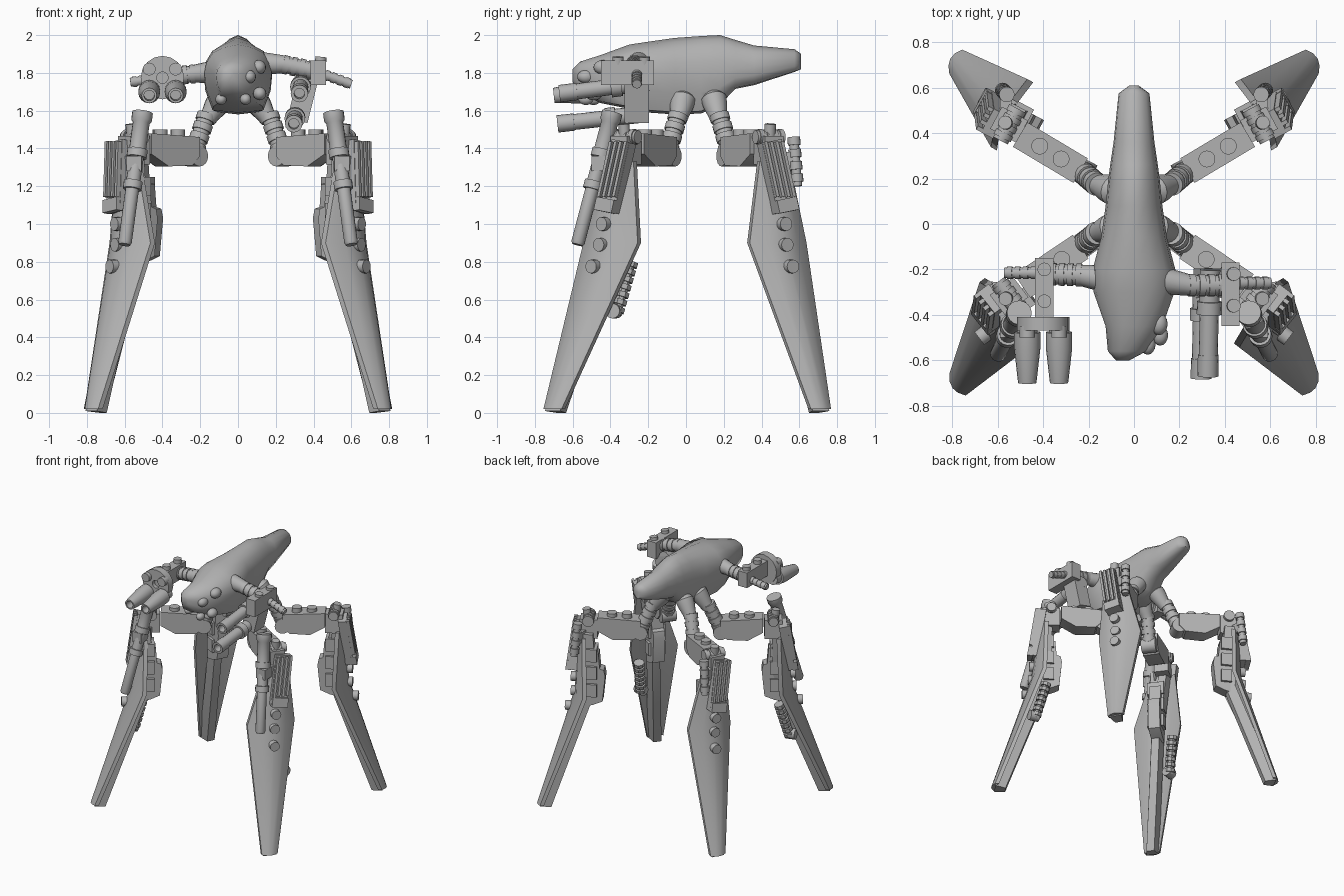
import bpy, bmesh, math
from mathutils import Vector as V

if "Cube" in bpy.data.objects:
    bpy.data.objects.remove(bpy.data.objects["Cube"])

grey = bpy.data.materials.new("plain grey")
grey.use_nodes = True
grey.diffuse_color = (0.45, 0.45, 0.45, 1)
grey.node_tree.nodes["Principled BSDF"].inputs["Base Color"].default_value = grey.diffuse_color
UP = V((0, 0, 1))


def make(name, bm, mirror=False, angle=35):
    bmesh.ops.recalc_face_normals(bm, faces=bm.faces)
    me = bpy.data.meshes.new(name)
    bm.to_mesh(me)
    bm.free()
    me.materials.append(grey)
    me.shade_smooth()
    me.set_sharp_from_angle(angle=math.radians(angle))
    ob = bpy.data.objects.new(name, me)
    bpy.context.collection.objects.link(ob)
    if mirror:
        mod = ob.modifiers.new("Mirror", 'MIRROR')
        mod.use_mirror_merge = False


def loft(name, rings, mirror=False, angle=35):
    bm = bmesh.new()
    rows = [[bm.verts.new(p) for p in ring] for ring in rings]
    n = len(rows[0])
    for a, b in zip(rows, rows[1:]):
        for i in range(n):
            j = (i + 1) % n
            bm.faces.new((a[i], a[j], b[j], b[i]))
    bm.faces.new(rows[0])
    bm.faces.new(rows[-1])
    make(name, bm, mirror, angle)


def tube(name, a, b, profile, mirror=False, sides=16):
    """Lathed part along a-b; profile holds (fraction, radius)."""
    a, b = V(a), V(b)
    q = (b - a).to_track_quat('Z', 'Y')
    rings = []
    for f, r in profile:
        rings.append([a.lerp(b, f) + q @ V((r * math.cos(k * math.tau / sides),
                      r * math.sin(k * math.tau / sides), 0)) for k in range(sides)])
    loft(name, rings, mirror)


def ribbed(r, count, dip=0.85):
    out = []
    for i in range(count):
        s, m, e = i / count, (i + 0.65) / count, (i + 1) / count
        out += [(s, r), (m, r), (m, r * dip), (e, r * dip)]
    return out


def box(name, centre, size, x=(1, 0, 0), z=(0, 0, 1), mirror=False):
    x, z = V(x).normalized(), V(z).normalized()
    y = z.cross(x).normalized()
    x = y.cross(z)
    bm = bmesh.new()
    bmesh.ops.create_cube(bm, size=1)
    for v in bm.verts:
        v.co = V(centre) + x * v.co.x * size[0] + y * v.co.y * size[1] + z * v.co.z * size[2]
    make(name, bm, mirror)


def slab(name, pts, origin, along, thick, mirror=False):
    """Profile of (distance along, height), extruded sideways."""
    side = UP.cross(along).normalized() * thick / 2
    base = [V(origin) + along * d + UP * z for d, z in pts]
    loft(name, [[p - side for p in base], [p + side for p in base]], mirror)


def ball(name, centre, size):
    bm = bmesh.new()
    bmesh.ops.create_uvsphere(bm, u_segments=16, v_segments=10, radius=1)
    for v in bm.verts:
        v.co = [c + p * s for c, p, s in zip(centre, v.co, size)]
    make(name, bm, angle=60)


# Hull: sections of y, top, widest height, bottom, half width, sideways shift
sections = [(-0.60, 1.82, 1.79, 1.75, 0.03, -0.05), (-0.56, 1.86, 1.79, 1.69, 0.085, -0.03),
            (-0.45, 1.895, 1.79, 1.64, 0.125, 0), (-0.30, 1.95, 1.80, 1.61, 0.178, 0),
            (-0.20, 1.965, 1.80, 1.59, 0.182, 0), (-0.06, 1.985, 1.79, 1.58, 0.145, 0),
            (0.08, 1.995, 1.79, 1.585, 0.125, 0), (0.18, 2.0, 1.80, 1.63, 0.115, 0),
            (0.26, 1.975, 1.82, 1.715, 0.105, 0), (0.36, 1.945, 1.83, 1.735, 0.09, 0),
            (0.575, 1.925, 1.86, 1.805, 0.068, 0), (0.61, 1.90, 1.86, 1.82, 0.02, 0)]
hull = []
for y, top, mid, bot, w, s in sections:
    half = [(0.0, top), (0.4, top - 0.1 * (top - mid)), (0.75, top - 0.3 * (top - mid)),
            (0.94, mid + 0.35 * (top - mid)), (1.0, mid), (0.95, mid - 0.45 * (mid - bot)),
            (0.74, bot + 0.06 * (mid - bot)), (0.0, bot)]
    hull.append([(s + w * f, y, z) for f, z in half] + [(s - w * f, y, z) for f, z in half[-2:0:-1]])
loft("hull", hull, angle=60)

# Face bumps
ball("eye", (-0.06, -0.55, 1.77), (0.037, 0.045, 0.055))
for x, y, z, r in [(0.11, -0.44, 1.83, 0.038), (0.115, -0.49, 1.69, 0.035), (0.04, -0.53, 1.66, 0.03),
                   (0.06, -0.53, 1.78, 0.035), (-0.09, -0.49, 1.66, 0.03)]:
    ball("face_bump", (x, y, z), (r, r * 1.3, r))

# Legs: front then rear, each mirrored
legs = [("front", -1, 53, (0.075, -0.01), (0.235, -0.10), (0.51, -0.285),
         [(0.777, -0.707, 0.02, 0.06), (0.572, -0.40, 0.9, 0.18), (0.59, -0.35, 1.33, 0.09)]),
        ("rear", 1, -62, (0.07, 0.14), (0.235, 0.235), (0.52, 0.405),
         [(0.785, 0.715, 0.02, 0.06), (0.55, 0.488, 0.9, 0.17), (0.58, 0.47, 1.33, 0.09)])]
for label, sy, ang, horn, hip, knee, rows in legs:
    t = V((math.cos(math.radians(ang)), math.sin(math.radians(ang)), 0))
    n = V((abs(t.y), sy * t.x, 0))
    hip, knee = V((*hip, 0)), V((*knee, 0))
    out = (knee - hip).normalized()
    neck = V((0.165, hip.y - sy * 0.06, 1.57))

    # Hip: flared horn, ribbed joint and ball
    tube(label + "_hip_horn", (*horn, 1.69), neck - UP * 0.02,
         [(0, 0.04), (0.2, 0.068), (0.5, 0.062), (0.8, 0.05), (1, 0.046)], True)
    tube(label + "_hip_joint", neck + UP * 0.01, hip + UP * 1.37, ribbed(0.052, 4), True)
    tube(label + "_hip_pivot", hip + UP * 1.36 - t * 0.055, hip + UP * 1.36 + t * 0.055,
         [(0, 0.055), (1, 0.055)], True)

    # Thigh with round studs
    slab(label + "_thigh", [(0, 1.36), (0.05, 1.31), (0.2, 1.305), (0.31, 1.37), (0.31, 1.48), (0.0, 1.46)],
         hip, out, 0.125, True)
    for d in (0.1, 0.21):
        p = hip + out * d + UP * 1.46
        tube(label + "_thigh_stud", p, p + UP * 0.04, [(0, 0.037), (1, 0.037)], True)

    # Knee block and barrel
    top = V(rows[2][:3])
    k = knee.lerp(V((top.x, top.y, 0)), 0.5)
    box(label + "_knee_block", k + UP * 1.39, (0.11, 0.13, 0.15), t, UP, True)
    tube(label + "_knee_barrel", k + UP * 1.46 - t * 0.08, k + UP * 1.46 + t * 0.08, ribbed(0.042, 4), True)
    tube(label + "_knee_pin", k + UP * 1.36, k + UP * 1.53 + n * 0.02, [(0, 0.03), (1, 0.03)], True)

    # Shin blade, bowed outward across its width, with a spine behind it
    blade, spine = [], []
    for (x, y, z, w), depth in zip(rows, (0.08, 0.07, 0.06)):
        c = V((x, y, z))
        bow = [(f, (1 - f * f) * 0.45 * w) for f in (-1, -0.5, 0, 0.5, 1)]
        blade.append([c + t * w * f + n * h for f, h in bow]
                     + [c + t * w * f + n * (h - 0.03) for f, h in bow[::-1]])
        spine.append([c + t * 0.05 - UP * 0.01, c + t * 0.03 - n * depth - UP * 0.02,
                      c - t * 0.03 - n * depth - UP * 0.02, c - t * 0.05 - UP * 0.01])
    loft(label + "_shin_blade", blade, True)
    loft(label + "_shin_spine", spine, True)

    # Stepped fin and frame on the inner side
    mid = V(rows[1][:3])
    slab(label + "_inner_fin", [(-0.02, 1.36), (0.06, 1.36), (0.07, 1.22), (0.10, 1.21), (0.11, 1.09),
         (0.14, 1.08), (0.15, 1.03), (0.13, 0.83), (0.06, 0.80), (-0.02, 0.78)],
         (mid.x, mid.y, 0), -n, 0.09, True)
    for z in (0.92, 1.06, 1.2):
        box(label + "_inner_block", V((mid.x, mid.y, z)) - n * 0.05, (0.13, 0.08, 0.1), t, UP, True)

    # Vent with upright slats
    lean = V((-0.03, -sy * 0.22, 1)).normalized()
    c = V((top.x, top.y, 1.25)) + n * 0.045 + t * 0.01
    box(label + "_vent", c, (0.12, 0.06, 0.38), t, lean, True)
    for i in range(4):
        box(label + "_vent_slat", c + n * 0.04 + t * (i - 1.5) * 0.033 + lean * 0.04,
            (0.018, 0.03, 0.3), t, lean, True)
    box(label + "_vent_foot", c + n * 0.035 - lean * 0.155, (0.12, 0.04, 0.07), t, lean, True)

    # Round studs down the blade
    for z in (1.0, 0.89, 0.775):
        a, b = (mid, top) if z > 0.9 else (V(rows[0][:3]), mid)
        p = a.lerp(b, (z - a.z) / (b.z - a.z)) + n * 0.055
        tube(label + "_shin_stud", p, p + n * 0.045, [(0, 0.036), (1, 0.036)], True)

# Long tubes on the front legs, short ones on the rear
tube("leg_cannon", (0.505, -0.39, 1.59), (0.6, -0.575, 0.89),
     [(0, 0.035), (0, 0.055), (0.06, 0.055), (0.08, 0.045), (0.28, 0.045), (0.28, 0.054), (0.34, 0.054),
      (0.34, 0.038), (0.52, 0.038), (0.52, 0.05), (0.58, 0.05), (0.58, 0.036), (0.98, 0.036), (1, 0.03)], True)
box("cannon_clamp", (0.55, -0.43, 1.32), (0.08, 0.14, 0.08), mirror=True)
tube("rear_canister", (0.56, 0.57, 1.46), (0.58, 0.59, 1.2), ribbed(0.034, 4, 0.75), True)
box("canister_clamp", (0.565, 0.53, 1.34), (0.05, 0.1, 0.08), mirror=True)

# Toothed bar behind each front shin
tube("toothed_bar", (0.62, -0.29, 0.80), (0.66, -0.37, 0.52), ribbed(0.04, 7, 0.65), True, 8)
tube("bar_hub", (0.63, -0.37, 0.54), (0.70, -0.39, 0.54), [(0, 0.04), (1, 0.04)], True)

# Left arm: shoulder, block, rod and stacked barrels
tube("left_shoulder_socket", (0.13, -0.25, 1.85), (0.25, -0.27, 1.845), [(0, 0.06), (0.6, 0.052), (1, 0.046)])
tube("left_shoulder", (0.24, -0.27, 1.845), (0.41, -0.27, 1.81), ribbed(0.05, 4, 0.88))
box("left_arm_block", (0.425, -0.31, 1.80), (0.08, 0.28, 0.13), (1, 0, -0.2))
for y in (-0.22, -0.36):
    tube("left_block_stud", (0.435, y, 1.84), (0.44, y, 1.885), [(0, 0.03), (1, 0.03)])
tube("left_rod", (0.46, -0.26, 1.79), (0.6, -0.26, 1.74), ribbed(0.028, 4))
box("left_gun_mount", (0.34, -0.26, 1.65), (0.11, 0.13, 0.21), (1, 0, -0.25), (0.25, 0, 1))
muzzle = [(0, 0.045), (0.3, 0.045), (0.3, 0.055), (0.42, 0.055), (0.42, 0.042), (0.8, 0.042),
          (0.8, 0.046), (1, 0.046), (1, 0.028), (0.88, 0.028)]
tube("left_upper_barrel", (0.335, -0.2, 1.75), (0.325, -0.67, 1.69), muzzle)
tube("left_lower_barrel", (0.305, -0.24, 1.58), (0.295, -0.68, 1.53), muzzle)

# Right arm: shoulder, block, rod, disc head and twin barrels
tube("right_shoulder_socket", (-0.13, -0.24, 1.805), (-0.24, -0.225, 1.795), [(0, 0.06), (0.6, 0.052), (1, 0.046)])
tube("right_shoulder", (-0.23, -0.225, 1.795), (-0.38, -0.22, 1.78), ribbed(0.05, 4, 0.88))
box("right_arm_block", (-0.395, -0.28, 1.79), (0.08, 0.26, 0.12))
for y in (-0.2, -0.34):
    tube("right_block_stud", (-0.395, y, 1.84), (-0.395, y, 1.88), [(0, 0.03), (1, 0.03)])
tube("right_rod", (-0.43, -0.215, 1.77), (-0.57, -0.215, 1.75), ribbed(0.028, 4))
tube("right_gun_disc", (-0.4, -0.41, 1.775), (-0.4, -0.47, 1.775),
     [(0, 0.115), (1, 0.115), (1, 0.03), (0.5, 0.03)])
for x in (-0.47, -0.33):
    tube("right_barrel", (x, -0.42, 1.71), (x, -0.7, 1.68),
         [(0, 0.045), (0.2, 0.045), (0.2, 0.058), (0.45, 0.058), (0.95, 0.042), (1, 0.04), (1, 0.028), (0.8, 0.028)])
    tube("right_disc_stud", (x, -0.45, 1.82), (x, -0.5, 1.82), [(0, 0.034), (1, 0.034)])
